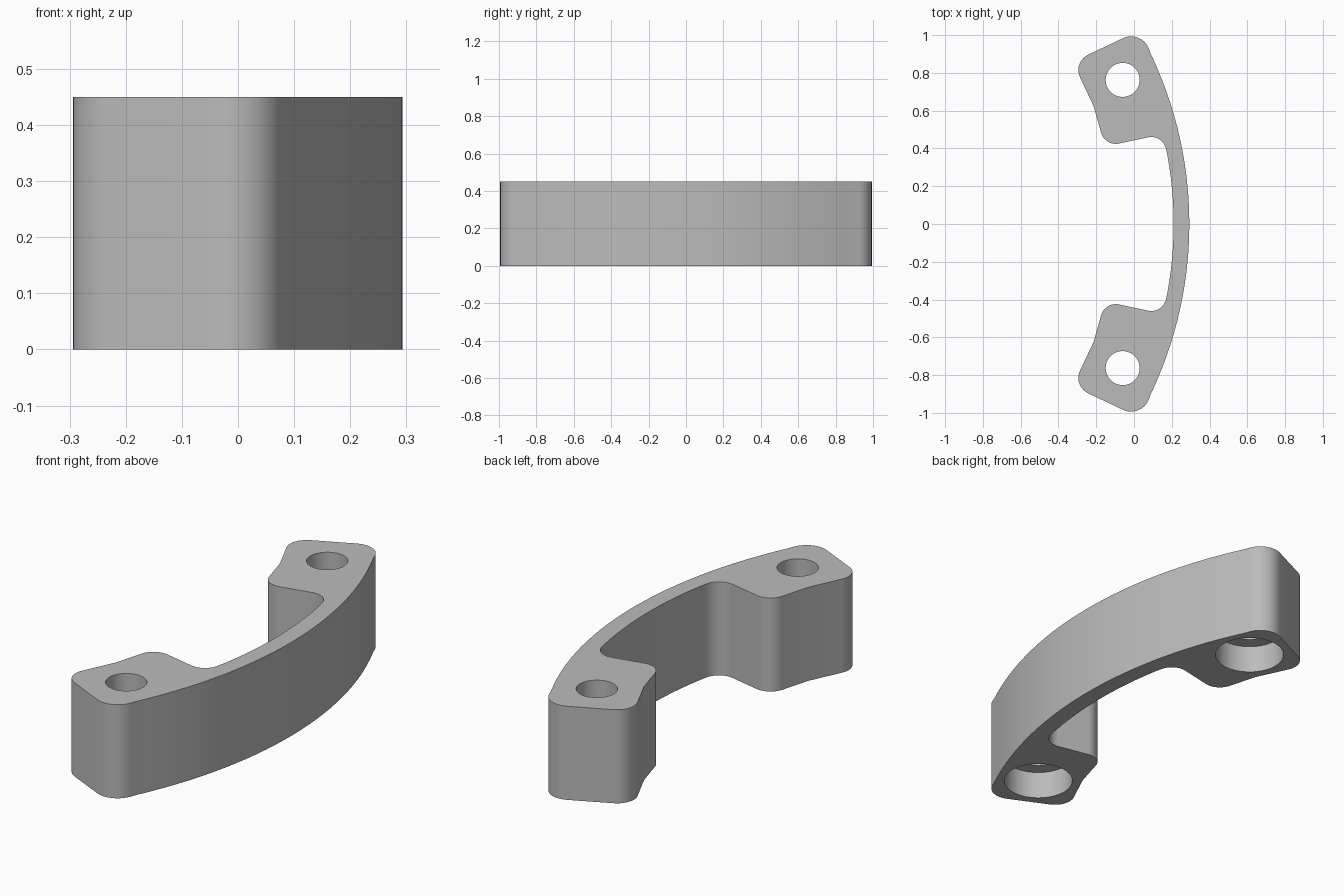
import bpy, bmesh, math
from mathutils import Vector

HEIGHT = 0.45
HOLE = (-0.06, 0.763)

cube = bpy.data.objects.get("Cube")
if cube:
    bpy.data.objects.remove(cube, do_unlink=True)

grey = bpy.data.materials.new("plain_grey")
grey.use_nodes = True
colour = (0.5, 0.5, 0.5, 1)
grey.diffuse_color = colour
grey.node_tree.nodes["Principled BSDF"].inputs["Base Color"].default_value = colour


def bow(x0, radius, y_end, steps):
    """Points on a shallow arc from y = 0 to y_end, bulging toward +x."""
    ys = [y_end * i / steps for i in range(steps + 1)]
    return [Vector((x0 - radius + math.sqrt(radius ** 2 - y * y), y)) for y in ys]


def fillet(before, corner, after, radius, steps=10):
    """Replace a corner by a round of the given radius."""
    a, b = (before - corner).normalized(), (after - corner).normalized()
    half = a.angle(b) / 2
    centre = corner + (a + b).normalized() * radius / math.sin(half)
    reach = radius / math.tan(half)
    start, end = corner + a * reach - centre, corner + b * reach - centre
    sweep = start.angle(end)
    return [centre + (start * math.sin(sweep * (1 - i / steps))
                      + end * math.sin(sweep * i / steps)) / math.sin(sweep)
            for i in range(steps + 1)]


# Outline of the back half: outer bow, mounting foot, inner bow
outer = bow(0.293, 2.09, 0.90, 14)
inner = bow(0.21, 2.01, 0.36, 6)[::-1]
tip, heel = Vector((0.04, 1.03)), Vector((-0.324, 0.858))
bend, toe = Vector((-0.214, 0.624)), Vector((-0.153, 0.41))
crook = Vector((0.153, 0.476))
half = (outer
        + fillet(outer[-1], tip, heel, 0.1)
        + fillet(tip, heel, bend, 0.09)
        + [bend]
        + fillet(bend, toe, crook, 0.08)
        + fillet(toe, crook, inner[0], 0.08)
        + inner)
mirrored = [Vector((p.x, -p.y)) for p in half[::-1]]
outline = half + mirrored[1:-1]

# Extruded handle body
bm = bmesh.new()
base = bm.faces.new([bm.verts.new((p.x, p.y, 0)) for p in outline])
top = bmesh.ops.extrude_face_region(bm, geom=[base])["geom"]
bmesh.ops.translate(bm, vec=(0, 0, HEIGHT),
                    verts=[v for v in top if isinstance(v, bmesh.types.BMVert)])
bmesh.ops.recalc_face_normals(bm, faces=bm.faces)
mesh = bpy.data.meshes.new("handle")
bm.to_mesh(mesh)
bm.free()
handle = bpy.data.objects.new("handle", mesh)
bpy.context.collection.objects.link(handle)
mesh.materials.append(grey)


def drill(name, radius, y, z_low, z_high):
    """Cut a round hole between two heights."""
    bpy.ops.mesh.primitive_cylinder_add(
        vertices=48, radius=radius, depth=z_high - z_low,
        location=(HOLE[0], y, (z_low + z_high) / 2))
    cutter = bpy.context.object
    cutter.name = name
    cutter.hide_render = True
    cutter.data.materials.append(grey)
    mod = handle.modifiers.new(name, "BOOLEAN")
    mod.operation, mod.solver, mod.object = "DIFFERENCE", "EXACT", cutter
    bpy.ops.object.select_all(action="DESELECT")
    handle.select_set(True)
    bpy.context.view_layer.objects.active = handle
    bpy.ops.object.modifier_apply(modifier=name)
    bpy.data.objects.remove(cutter, do_unlink=True)


# Screw holes with wide recesses underneath
for y in (HOLE[1], -HOLE[1]):
    drill("screw_hole", 0.09, y, -0.1, HEIGHT + 0.1)
    drill("recess", 0.158, y, -0.1, 0.135)

bpy.ops.object.shade_smooth_by_angle(angle=math.radians(30))
